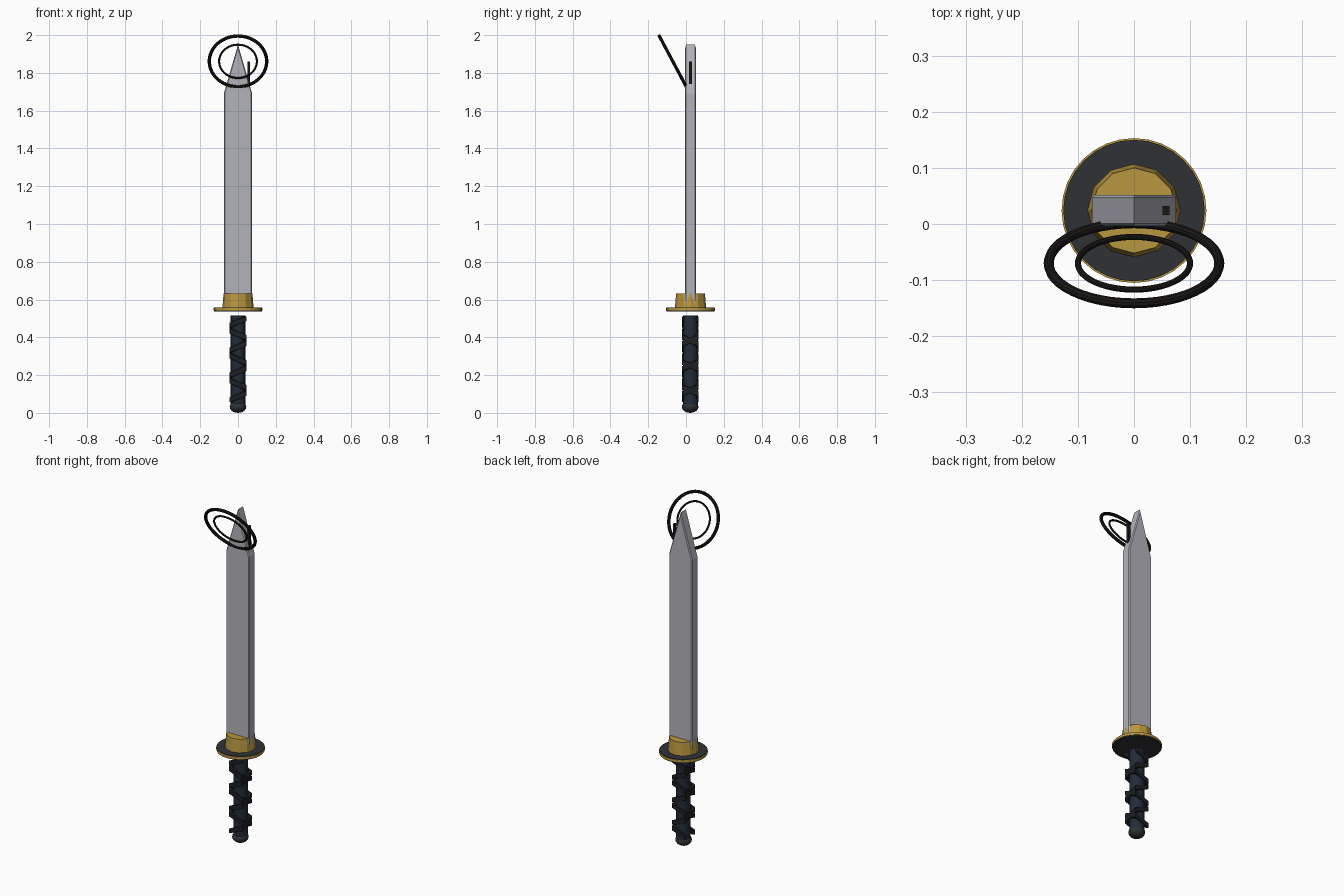
import bpy, bmesh
from math import radians, cos, sin

if "Cube" in bpy.data.objects:
    bpy.data.objects.remove(bpy.data.objects["Cube"])

CY = 0.024  # depth of the sword's long axis


def material(name, rgb):
    m = bpy.data.materials.new(name)
    m.diffuse_color = (*rgb, 1)
    m.use_nodes = True
    m.node_tree.nodes["Principled BSDF"].inputs["Base Color"].default_value = m.diffuse_color
    return m


STEEL = material("steel", (0.45, 0.45, 0.50))
GOLD = material("gold", (0.48, 0.31, 0.05))
IRON = material("dark_iron", (0.03, 0.031, 0.036))
BLUE = material("navy_grip", (0.016, 0.024, 0.042))
WRAP = material("black_wrap", (0.013, 0.014, 0.017))
BLACK = material("black", (0.01, 0.009, 0.008))


def finish(ob, name, mat, smooth=False):
    ob.name = name
    ob.data.materials.append(mat)
    if smooth:
        bpy.ops.object.select_all(action='DESELECT')
        ob.select_set(True)
        bpy.context.view_layer.objects.active = ob
        bpy.ops.object.shade_smooth_by_angle(angle=radians(35))
    return ob


def from_bmesh(bm, name, mat, smooth=False):
    bmesh.ops.recalc_face_normals(bm, faces=bm.faces)
    me = bpy.data.meshes.new(name)
    bm.to_mesh(me)
    bm.free()
    ob = bpy.data.objects.new(name, me)
    bpy.context.collection.objects.link(ob)
    return finish(ob, name, mat, smooth)


def cone(name, r1, r2, z1, z2, sides, mat, smooth=False):
    bpy.ops.mesh.primitive_cone_add(vertices=sides, radius1=r1, radius2=r2,
                                    depth=z2 - z1, location=(0, CY, (z1 + z2) / 2))
    return finish(bpy.context.object, name, mat, smooth)


# blade: pointed outline extruded through its thickness, edges chamfered
outline = [(-0.075, 0.57), (0.075, 0.57), (0.075, 1.69), (0, 1.95), (-0.075, 1.69)]
bm = bmesh.new()
face = bm.faces.new([bm.verts.new((x, -0.004, z)) for x, z in outline])
ext = bmesh.ops.extrude_face_region(bm, geom=[face])
bmesh.ops.translate(bm, vec=(0, 0.056, 0),
                    verts=[v for v in ext["geom"] if isinstance(v, bmesh.types.BMVert)])
bmesh.ops.recalc_face_normals(bm, faces=bm.faces)
rims = [e for e in bm.edges if abs(e.verts[0].co.y - e.verts[1].co.y) < 1e-5]
bmesh.ops.bevel(bm, geom=rims, offset=0.005, segments=1, affect='EDGES')
from_bmesh(bm, "blade", STEEL)

# dark bar set into the sloping edge of the tip
bpy.ops.mesh.primitive_cube_add(size=1, location=(0.057, CY, 1.80))
bar = finish(bpy.context.object, "tip_bar", BLACK)
bar.scale = (0.012, 0.016, 0.12)

# collar and guard
cone("collar", 0.083, 0.076, 0.555, 0.633, 12, GOLD)
cone("guard_rim", 0.129, 0.129, 0.541, 0.554, 32, GOLD, True)
cone("guard_plate", 0.126, 0.126, 0.536, 0.557, 32, IRON, True)

# grip core
cone("grip", 0.039, 0.039, 0.04, 0.515, 16, BLUE, True)


# grip wraps: two opposite-handed square spirals of flat band
def wrap(name, hand, pitch=0.132, z0=0.119, half=0.013):
    bm = bmesh.new()
    rings = []
    for k in range(-2, 12):
        a = 45 + 90 * k
        z = z0 + pitch * a / 360
        if not 0.06 < z < 0.505:
            continue
        t = radians(a) * hand
        rings.append([bm.verts.new((r * cos(t), CY - 0.002 + r * sin(t), z + dz))
                      for r, dz in ((0.045, -half), (0.062, -half),
                                    (0.062, half), (0.045, half))])
    for p, q in zip(rings, rings[1:]):
        for i in range(4):
            j = (i + 1) % 4
            bm.faces.new((p[i], p[j], q[j], q[i]))
    bm.faces.new(rings[0])
    bm.faces.new(rings[-1])
    from_bmesh(bm, name, WRAP)


wrap("grip_wrap_a", 1)
wrap("grip_wrap_b", -1)

# rounded pommel
bpy.ops.mesh.primitive_uv_sphere_add(segments=16, ring_count=10, radius=1,
                                     location=(0, CY - 0.002, 0.032))
pommel = finish(bpy.context.object, "pommel", IRON, True)
pommel.scale = (0.044, 0.044, 0.032)

# tilted double hoop; the outer one sinks into the blade at its base
for name, major, minor in (("outer_hoop", 0.152, 0.009), ("inner_hoop", 0.1, 0.0055)):
    bpy.ops.mesh.primitive_torus_add(major_radius=major, minor_radius=minor,
                                     major_segments=48, minor_segments=10,
                                     location=(0, -0.070, 1.861),
                                     rotation=(radians(118.5), 0, 0))
    ob = finish(bpy.context.object, name, BLACK, True)
    ob.rotation_euler = (radians(180 - 62), 0, 0)
